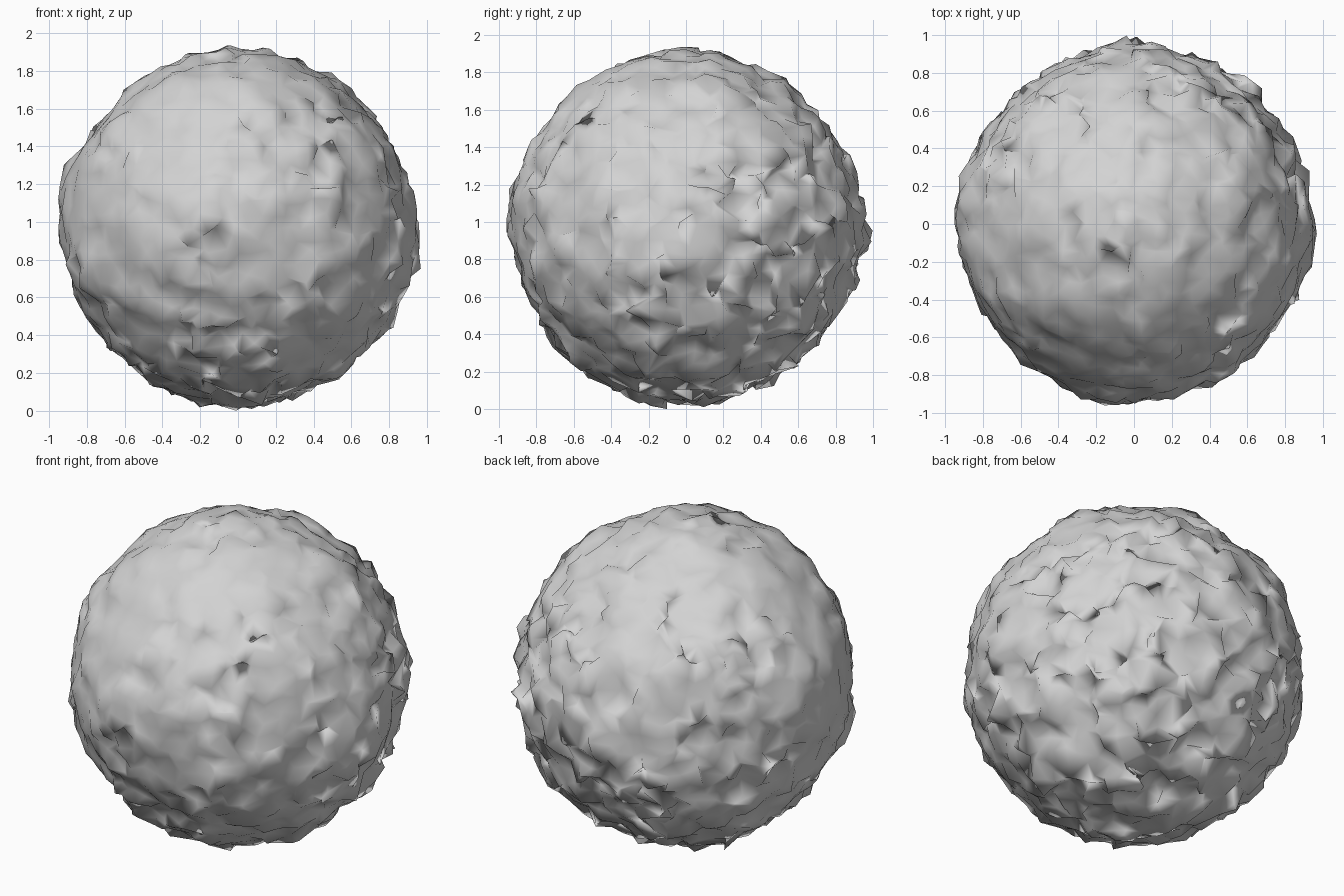
import bpy, bmesh, math, random
from mathutils import Vector, noise

random.seed(7)
noise.seed_set(7)
cube = bpy.data.objects.get("Cube")
if cube:
    bpy.data.objects.remove(cube, do_unlink=True)

# Stone colour
stone = bpy.data.materials.new("stone grey")
stone.use_nodes = True
grey = (0.65, 0.65, 0.65, 1)
stone.diffuse_color = grey
stone.node_tree.nodes["Principled BSDF"].inputs["Base Color"].default_value = grey

# Broad swellings that stand out furthest from the ball
SWELLINGS = [Vector(d).normalized() for d in (
    (-0.08, 0, 1), (-0.26, 0, -0.97), (-0.98, -0.05, 0.17),
    (0.98, -0.05, -0.05), (0, 0.99, 0.03), (-0.2, -0.97, 0.04))]
CALM = Vector((-0.4, -0.6, 0.6)).normalized()


def rough_point(n):
    """Move a point of the unit ball onto the craggy surface."""
    # The upper front is calmer than the rest
    rough = 0.85 - 0.3 * n.dot(CALM) + 0.4 * noise.noise(n * 2.5)
    rough = min(max(rough, 0.4), 1.15)
    radius = 0.927 + 0.025 * noise.noise(n * 3)
    radius += rough * (0.055 * noise.noise(n * 8) + random.uniform(-0.018, 0.018))
    radius += sum(0.03 * math.exp(-(n - d).length_squared * 20) for d in SWELLINGS)
    # Sideways shift that folds the surface over itself
    shift = noise.noise_vector(n * 9) * 0.075
    shift += Vector([random.uniform(-0.024, 0.024) for _ in range(3)])
    shift -= n * shift.dot(n)
    return n * radius + shift * rough


# Craggy ball
bm = bmesh.new()
bmesh.ops.create_icosphere(bm, subdivisions=5, radius=1)
for v in bm.verts:
    v.co = rough_point(v.co.normalized())
for f in bm.faces:
    f.smooth = True
mesh = bpy.data.meshes.new("rough_ball")
bm.to_mesh(mesh)
ground = min(v.co.z for v in bm.verts)
bm.free()
mesh.materials.append(stone)
ball = bpy.data.objects.new("rough_ball", mesh)
ball.location.z = -ground
bpy.context.collection.objects.link(ball)
